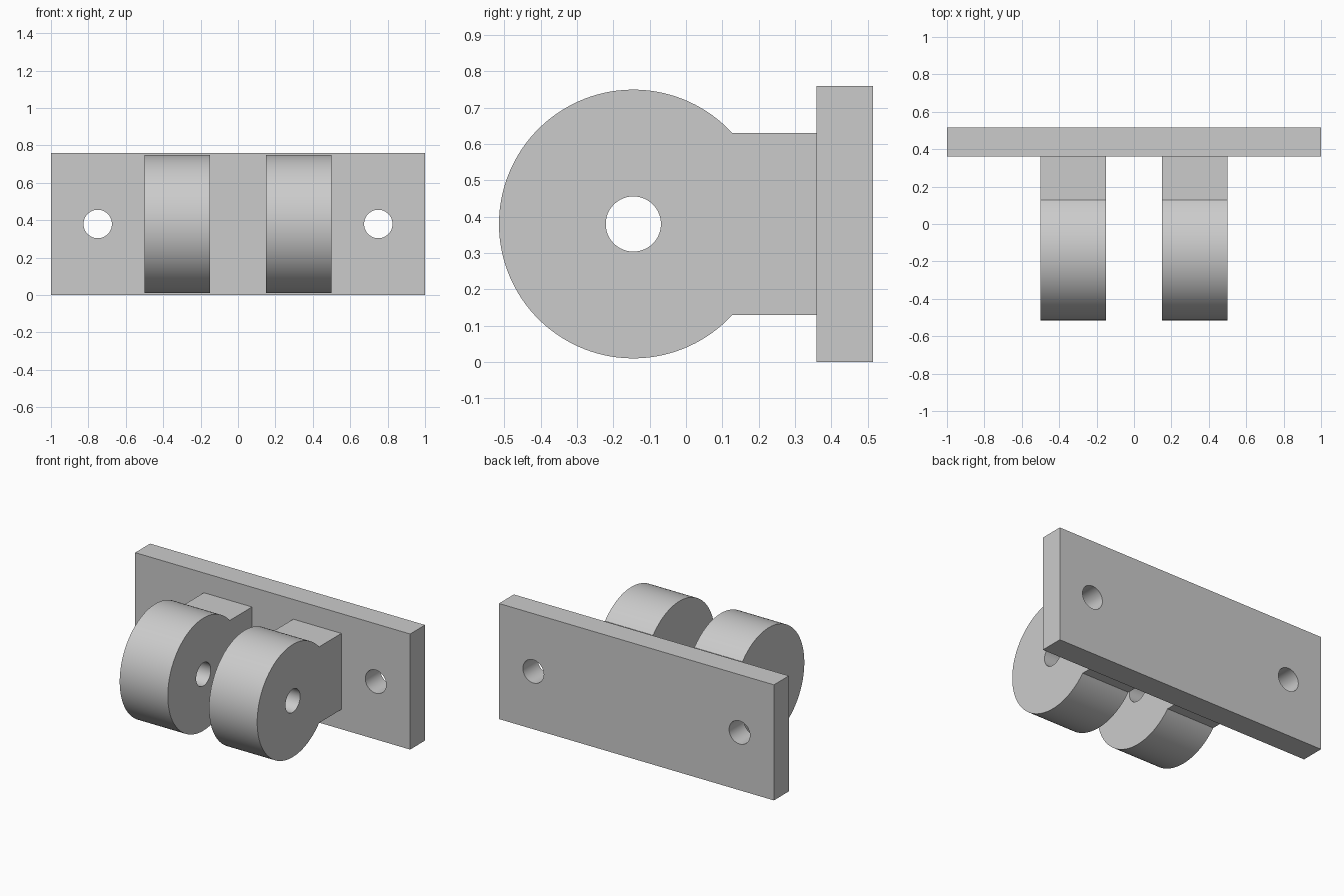
import bpy, bmesh, math
from mathutils import Vector

cube = bpy.data.objects.get("Cube")
if cube:
    bpy.data.objects.remove(cube, do_unlink=True)

GREY = (0.6, 0.6, 0.6, 1.0)
steel = bpy.data.materials.new("plain_grey")
steel.use_nodes = True
steel.diffuse_color = GREY
steel.node_tree.nodes["Principled BSDF"].inputs["Base Color"].default_value = GREY

MID_Z = 0.38          # shared height of all hole axes
HOLE_R = 0.076
EYE_Y, EYE_R = -0.145, 0.37
NECK_HALF = 0.25
PLATE_FRONT, PLATE_BACK = 0.36, 0.515


def extrude_profile(name, points, offset):
    """Make a solid by sweeping a closed loop of points along offset."""
    bm = bmesh.new()
    face = bm.faces.new([bm.verts.new(p) for p in points])
    result = bmesh.ops.extrude_face_region(bm, geom=[face], use_keep_orig=True)
    moved = [v for v in result["geom"] if isinstance(v, bmesh.types.BMVert)]
    bmesh.ops.translate(bm, verts=moved, vec=Vector(offset))
    bmesh.ops.recalc_face_normals(bm, faces=bm.faces)
    mesh = bpy.data.meshes.new(name)
    bm.to_mesh(mesh)
    bm.free()
    mesh.materials.append(steel)
    obj = bpy.data.objects.new(name, mesh)
    bpy.context.collection.objects.link(obj)
    return obj


def drill(obj, location, rotation):
    """Cut a round through hole and remove the cutter."""
    bpy.ops.mesh.primitive_cylinder_add(vertices=48, radius=HOLE_R, depth=1,
                                        location=location, rotation=rotation)
    cutter = bpy.context.object
    cutter.hide_render = True
    cutter.data.materials.append(steel)
    mod = obj.modifiers.new("hole", "BOOLEAN")
    mod.operation, mod.solver, mod.object = "DIFFERENCE", "EXACT", cutter
    select(obj)
    bpy.ops.object.modifier_apply(modifier=mod.name)
    bpy.data.objects.remove(cutter, do_unlink=True)


def select(obj):
    bpy.ops.object.select_all(action="DESELECT")
    obj.select_set(True)
    bpy.context.view_layer.objects.active = obj


def smooth(obj):
    select(obj)
    bpy.ops.object.shade_smooth_by_angle(angle=math.radians(30))


# Mounting plate with a bolt hole near each end
plate = extrude_profile(
    "mounting_plate",
    [(sx, PLATE_FRONT, z) for sx, z in ((-1, 0), (1, 0), (1, 2 * MID_Z), (-1, 2 * MID_Z))],
    (0, PLATE_BACK - PLATE_FRONT, 0))
for side in (-1, 1):
    drill(plate, (side * 0.75, PLATE_BACK, MID_Z), (math.pi / 2, 0, 0))
smooth(plate)

# Lug outline: a round eye that runs into a straight neck
start = math.asin(NECK_HALF / EYE_R)
STEPS = 96
outline = [(PLATE_FRONT, MID_Z + NECK_HALF)]
for i in range(STEPS + 1):
    a = start + (2 * math.pi - 2 * start) * i / STEPS
    outline.append((EYE_Y + EYE_R * math.cos(a), MID_Z + EYE_R * math.sin(a)))
outline.append((PLATE_FRONT, MID_Z - NECK_HALF))

# Pair of lugs, each bored for the pin
for name, x in (("right_lug", -0.5), ("left_lug", 0.15)):
    lug = extrude_profile(name, [(x, y, z) for y, z in outline], (0.35, 0, 0))
    drill(lug, (x + 0.175, EYE_Y, MID_Z), (0, math.pi / 2, 0))
    smooth(lug)
